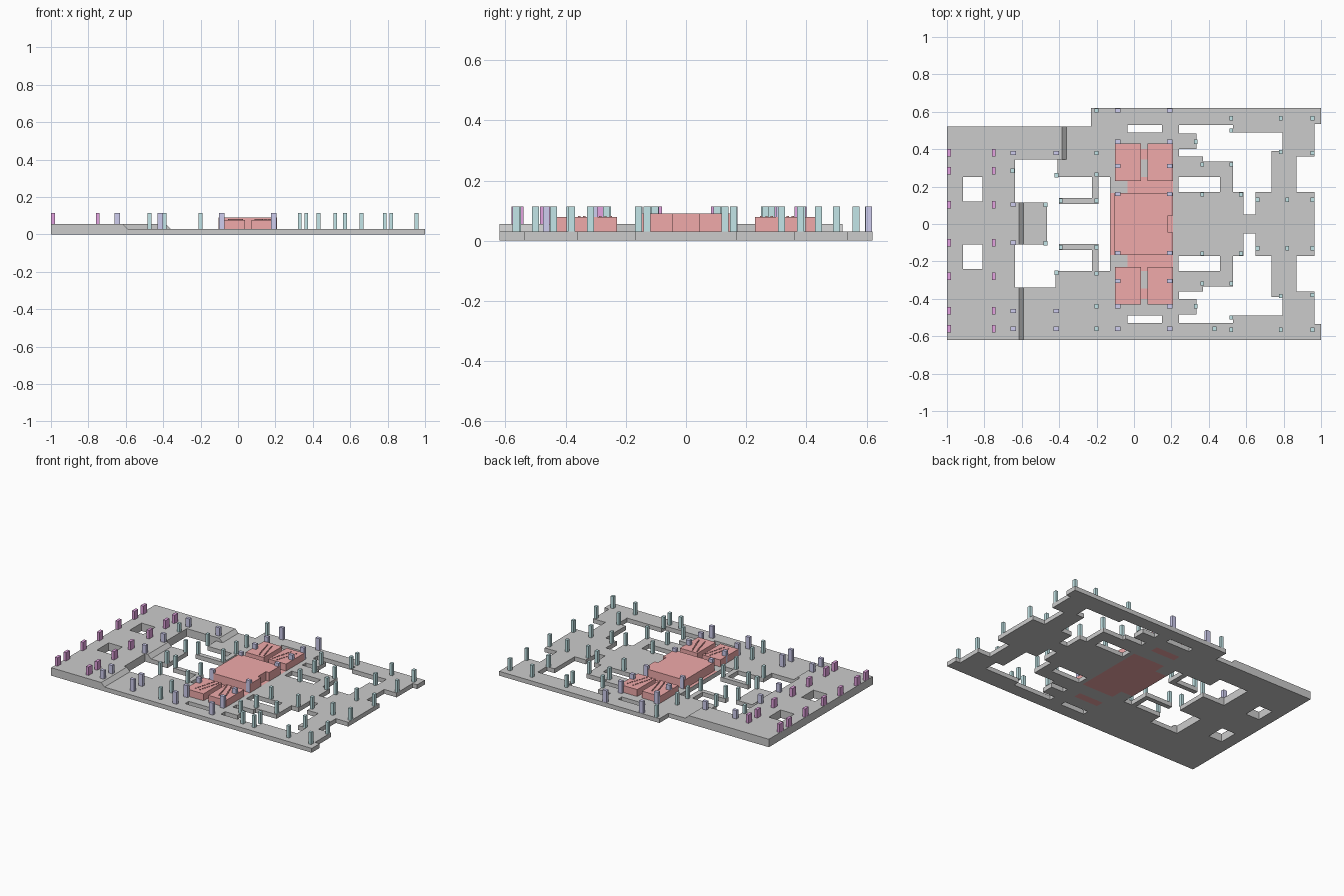
import bpy, bmesh
from mathutils import Matrix

if "Cube" in bpy.data.objects:
    bpy.data.objects.remove(bpy.data.objects["Cube"])


def material(name, rgb):
    m = bpy.data.materials.new(name)
    m.diffuse_color = (*rgb, 1)
    m.use_nodes = True
    m.node_tree.nodes["Principled BSDF"].inputs["Base Color"].default_value = m.diffuse_color
    return m


RED = material("red", (0.87, 0.4, 0.4))
TEAL = material("teal", (0.55, 0.79, 0.81))
LILAC = material("lilac", (0.62, 0.61, 0.86))
PINK = material("pink", (0.78, 0.37, 0.75))


def add(name, bm, mat=None):
    me = bpy.data.meshes.new(name)
    bm.to_mesh(me)
    bm.free()
    ob = bpy.data.objects.new(name, me)
    bpy.context.collection.objects.link(ob)
    if mat:
        me.materials.append(mat)
    return ob


def prism(name, loops, z0, z1, mat=None):
    """Extrude an outline (first loop) with holes (other loops)."""
    cu = bpy.data.curves.new(name, 'CURVE')
    cu.dimensions = '2D'
    cu.fill_mode = 'BOTH'
    cu.extrude = (z1 - z0) / 2
    for pts in loops:
        sp = cu.splines.new('POLY')
        sp.points.add(len(pts) - 1)
        for p, (x, y) in zip(sp.points, pts):
            p.co = (x, y, 0, 1)
        sp.use_cyclic_u = True
    tmp = bpy.data.objects.new(name + "_outline", cu)
    bpy.context.collection.objects.link(tmp)
    dg = bpy.context.evaluated_depsgraph_get()
    me = bpy.data.meshes.new_from_object(tmp.evaluated_get(dg))
    bm = bmesh.new()
    bm.from_mesh(me)
    bpy.data.objects.remove(tmp)
    bpy.data.curves.remove(cu)
    bpy.data.meshes.remove(me)
    for f in bm.faces:
        f.smooth = False
    bmesh.ops.remove_doubles(bm, verts=bm.verts, dist=1e-5)
    bmesh.ops.recalc_face_normals(bm, faces=bm.faces)
    bmesh.ops.translate(bm, verts=bm.verts, vec=(0, 0, (z0 + z1) / 2))
    return add(name, bm, mat)


def box(bm, x0, x1, y0, y1, z0, z1):
    m = Matrix.Translation(((x0 + x1) / 2, (y0 + y1) / 2, (z0 + z1) / 2))
    bmesh.ops.create_cube(bm, size=1, matrix=m @ Matrix.Diagonal((x1 - x0, y1 - y0, z1 - z0, 1)))


def rect(x0, x1, y0, y1):
    return [(x0, y0), (x1, y0), (x1, y1), (x0, y1)]


def flip(pts):
    return [(x, -y) for x, y in reversed(pts)]


LOW, HIGH, TOP, EDGE = 0.03, 0.055, 0.113, 0.62

# floor outline, with notches on the right edge
right_half = [(1, EDGE), (1, 0.535), (0.965, 0.535), (0.965, 0.36),
              (0.87, 0.36), (0.87, 0.17), (0.965, 0.17)]
outline = ([(-1, -EDGE), (-1, 0.52), (-0.23, 0.52), (-0.23, EDGE)]
           + right_half + flip(right_half))
side_void = [(0.24, 0.53), (0.53, 0.53), (0.53, 0.49), (0.795, 0.49), (0.795, 0.39),
             (0.735, 0.39), (0.735, 0.17), (0.65, 0.17), (0.65, 0.05), (0.585, 0.05),
             (0.585, 0.172), (0.53, 0.172), (0.53, 0.335), (0.37, 0.335), (0.37, 0.36),
             (0.24, 0.36), (0.24, 0.40), (0.335, 0.40), (0.335, 0.485), (0.24, 0.485)]
hook = [(-0.41, 0.25), (-0.225, 0.25), (-0.225, 0.14), (-0.4, 0.14),
        (-0.4, 0.108), (-0.19, 0.108), (-0.19, 0.25), (-0.125, 0.25)]
left_void = ([(-0.635, 0.345), (-0.41, 0.345)] + hook + [(-0.125, 0.172), (-0.125, -0.172)]
             + flip(hook) + [(-0.42, -0.25), (-0.42, -0.34), (-0.635, -0.34),
                             (-0.635, -0.11), (-0.465, -0.11), (-0.465, 0.115), (-0.635, 0.115)])
# keep the void a little clear of the red core
left_void = [(x if x != -0.125 else -0.127, y) for x, y in left_void]
small_holes = [rect(-0.915, -0.81, 0.12, 0.25), rect(-0.915, -0.81, -0.24, -0.11)]
wing_slot = rect(-0.035, 0.15, 0.345, 0.40)
core = [(-0.125, -0.165), (-0.035, -0.165), (-0.035, -0.25), (0.208, -0.25),
        (0.208, 0.25), (-0.035, 0.25), (-0.035, 0.165), (-0.125, 0.165)]
mirrored = [side_void, wing_slot, rect(-0.035, 0.15, 0.49, 0.53), rect(0.238, 0.46, 0.172, 0.25)]
holes = [left_void, core] + small_holes + mirrored + [flip(v) for v in mirrored]
# slot next to the core
prism("floor", [outline] + holes, 0, LOW)

# raised floor and its ramps
raised = [(-1, -EDGE), (-0.615, -EDGE), (-0.615, -0.34), (-0.635, -0.34), (-0.635, -0.11),
          (-0.615, -0.11), (-0.615, 0.115), (-0.635, 0.115), (-0.635, 0.345),
          (-0.385, 0.345), (-0.385, 0.52), (-1, 0.52)]
prism("raised_floor", [raised] + small_holes, LOW, HIGH)
bm = bmesh.new()
for x, y0, y1 in [(-0.615, -EDGE, -0.34), (-0.615, -0.11, 0.115), (-0.385, 0.345, 0.52)]:
    a, b = [[bm.verts.new((px, y, pz)) for px, pz in
             ((x, LOW), (x + 0.025, LOW), (x, HIGH))] for y in (y0, y1)]
    bm.faces.new(a)
    bm.faces.new(b[::-1])
    for i in range(3):
        j = (i + 1) % 3
        bm.faces.new((a[j], a[i], b[i], b[j]))
bmesh.ops.recalc_face_normals(bm, faces=bm.faces)
add("ramps", bm)

# red core floor, inlays and raised platform
prism("core_floor", [core], 0, LOW, RED)
prism("wing_inlay_back", [wing_slot], 0, LOW, RED)
prism("wing_inlay_front", [flip(wing_slot)], 0, LOW, RED)
prism("core_platform", [[(-0.105, -0.165), (0.208, -0.165), (0.208, -0.045), (0.183, -0.045),
                         (0.183, 0.045), (0.208, 0.045), (0.208, 0.165), (-0.105, 0.165)]],
      LOW, 0.09, RED)

# red wing blocks with slanting rows of small studs
bm = bmesh.new()
studs = bmesh.new()
for s in (1, -1):
    for x0, x1 in ((-0.102, 0.037), (0.073, 0.208)):
        y0, y1 = sorted((s * 0.23, s * 0.43))
        box(bm, x0, x1, y0, y1, LOW, 0.078)
    for xa, xb in ((-0.05, -0.01), (-0.015, 0.025), (0.13, 0.09), (0.175, 0.125)):
        for i in range(9):
            t = i / 8
            x, y = xb + (xa - xb) * t, s * (0.25 + 0.14 * t)
            box(studs, x - 0.003, x + 0.003, y - 0.004, y + 0.004, 0.076, 0.082)
add("wing_blocks", bm, RED)
add("wing_studs", studs, RED)


def posts(name, points, w, d, mat):
    bm = bmesh.new()
    for x, y in points:
        up = x < -0.615 or (x < -0.385 and y > 0.345)
        box(bm, x - w / 2, x + w / 2, y - d / 2, y + d / 2, HIGH if up else LOW, TOP)
    add(name, bm, mat)


# slim teal posts
pairs = [(0.52, 0.565), (0.785, 0.565), (0.955, 0.565), (0.52, 0.5), (0.785, 0.385),
         (0.955, 0.38), (0.33, 0.44), (-0.415, 0.26), (-0.2, 0.265), (0.365, 0.318),
         (0.52, 0.318), (-0.392, 0.124), (-0.2, 0.124), (-0.473, 0.103), (0.365, 0.158),
         (0.572, 0.158), (0.66, 0.13), (0.82, 0.13), (0.955, 0.13)]
singles = [(-0.2, 0.607), (-0.2, 0.38), (-0.65, 0.285), (-0.2, -0.56), (-0.2, -0.44), (0.43, -0.56)]
posts("slim_posts", pairs + flip(pairs) + singles, 0.02, 0.023, TEAL)

# wide lilac posts
grid = [(x, y) for x in (-0.087, 0.192)
        for y in (0.607, 0.44, 0.31, 0.16, -0.155, -0.305, -0.44, -0.56)]
left = [(-0.645, y) for y in (0.38, 0.105, -0.1, -0.465, -0.56)]
left += [(-0.415, y) for y in (0.38, -0.465, -0.56)]
posts("wide_posts", grid + left, 0.03, 0.022, LILAC)

# pink posts in two columns on the raised floor
posts("pink_posts", [(x, y) for x in (-0.989, -0.75)
                     for y in (0.38, 0.285, 0.103, -0.1, -0.28, -0.465, -0.56)],
      0.02, 0.04, PINK)
